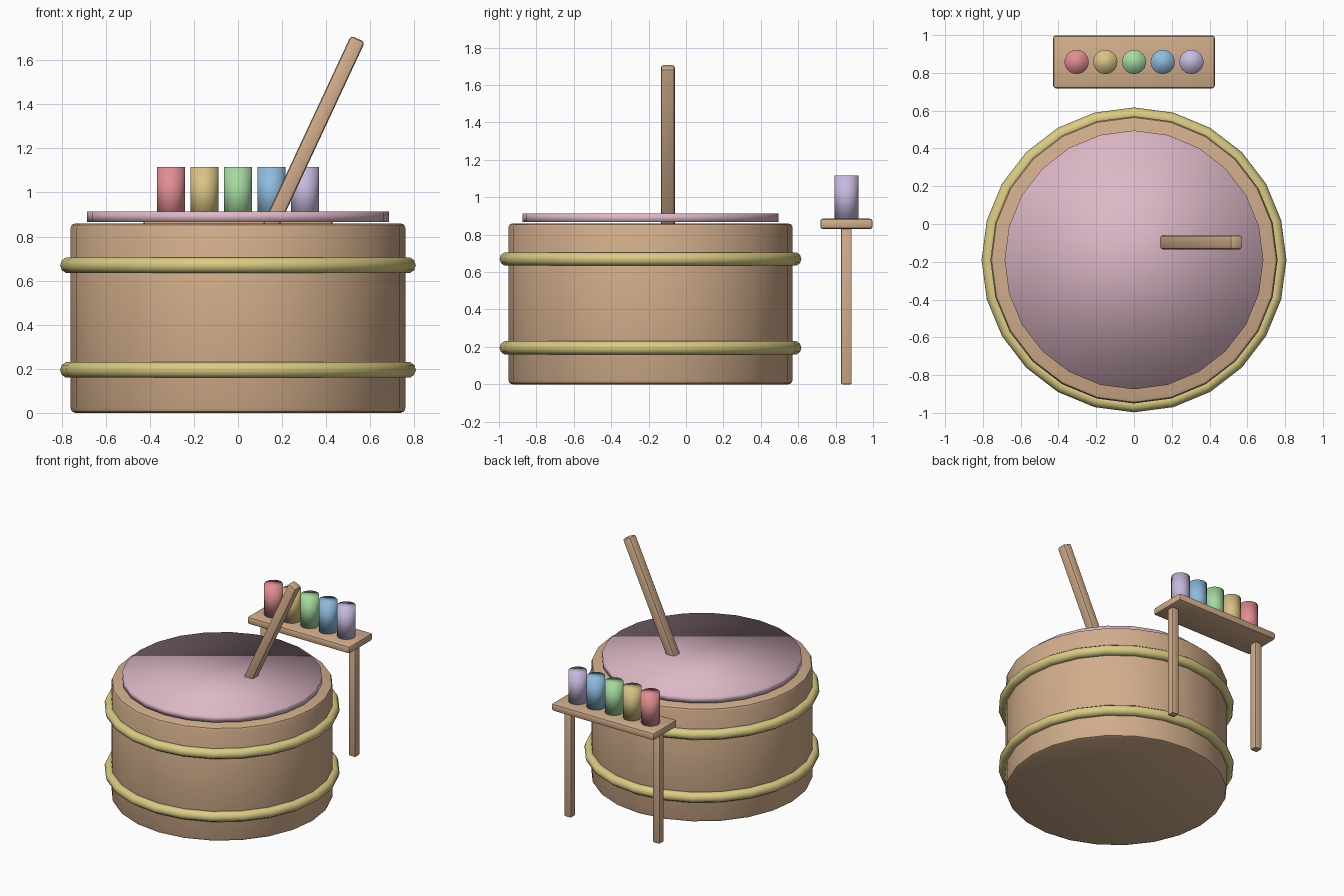
import bpy
import math

default = bpy.data.objects.get("Cube")
if default:
    bpy.data.objects.remove(default, do_unlink=True)


def material(name, rgb):
    m = bpy.data.materials.new(name)
    m.use_nodes = True
    colour = (*rgb, 1.0)
    m.diffuse_color = colour
    m.node_tree.nodes["Principled BSDF"].inputs["Base Color"].default_value = colour
    return m


wood = material("light wood", (0.64, 0.42, 0.26))
gold = material("pale gold", (0.70, 0.60, 0.23))
skin = material("pink skin", (0.72, 0.48, 0.57))
tube_colours = [
    material("soft red", (0.75, 0.27, 0.29)),
    material("soft yellow", (0.69, 0.54, 0.23)),
    material("soft green", (0.38, 0.70, 0.35)),
    material("soft blue", (0.27, 0.50, 0.73)),
    material("soft violet", (0.57, 0.49, 0.74)),
]


def finish(name, mat, bevel=0.0, full_smooth=False):
    """Name, colour, bevel and shade the active object."""
    ob = bpy.context.object
    ob.name = name
    ob.data.materials.append(mat)
    if bevel:
        mod = ob.modifiers.new("soft edges", "BEVEL")
        mod.width = bevel
        mod.segments = 2
        mod.limit_method = "ANGLE"
        mod.angle_limit = math.radians(40)
        bpy.ops.object.modifier_apply(modifier=mod.name)
    if full_smooth:
        bpy.ops.object.shade_smooth()
    else:
        bpy.ops.object.shade_smooth_by_angle(angle=math.radians(35))
    return ob


def cylinder(name, mat, radius, bottom, top, x, y, sides=24, **kw):
    bpy.ops.mesh.primitive_cylinder_add(
        vertices=sides, radius=radius, depth=top - bottom,
        location=(x, y, (bottom + top) / 2))
    return finish(name, mat, **kw)


def box(name, mat, size, centre, tilt=0.0, bevel=0.01):
    bpy.ops.mesh.primitive_cube_add(size=1, location=centre, rotation=(0, tilt, 0))
    bpy.context.object.scale = size
    bpy.ops.object.transform_apply(location=False, rotation=False, scale=True)
    return finish(name, mat, bevel=bevel)


# Drum shell, skin and hoops
drum_y = -0.19
cylinder("drum_shell", wood, 0.76, 0.0, 0.86, 0, drum_y, bevel=0.022)
cylinder("drum_skin", skin, 0.685, 0.867, 0.913, 0, drum_y, full_smooth=True)
for name, z in (("lower_hoop", 0.195), ("upper_hoop", 0.67)):
    bpy.ops.mesh.primitive_torus_add(
        major_radius=0.77, minor_radius=0.037, major_segments=24,
        minor_segments=10, location=(0, drum_y, z))
    finish(name, gold, full_smooth=True)

# Leaning drumstick, its lower end sunk in the drum
tilt = math.radians(25)
length = 1.0
tip_x, tip_z = 0.544, 1.697
box("drumstick", wood, (0.07, 0.074, length),
    (tip_x - math.sin(tilt) * length / 2, -0.097, tip_z - math.cos(tilt) * length / 2),
    tilt=tilt, bevel=0.014)

# Stand behind the drum
stand_y = 0.858
box("stand_top", wood, (0.856, 0.28, 0.055), (0, stand_y, 0.858), bevel=0.014)
for side, x in (("left", 0.37), ("right", -0.37)):
    box(side + "_stand_leg", wood, (0.056, 0.056, 0.84), (x, stand_y, 0.42), bevel=0.008)

# Row of coloured tubes
for i, mat in enumerate(tube_colours):
    cylinder("tube_%d" % (i + 1), mat, 0.064, 0.883, 1.115,
             (i - 2) * 0.152, stand_y, full_smooth=True)
